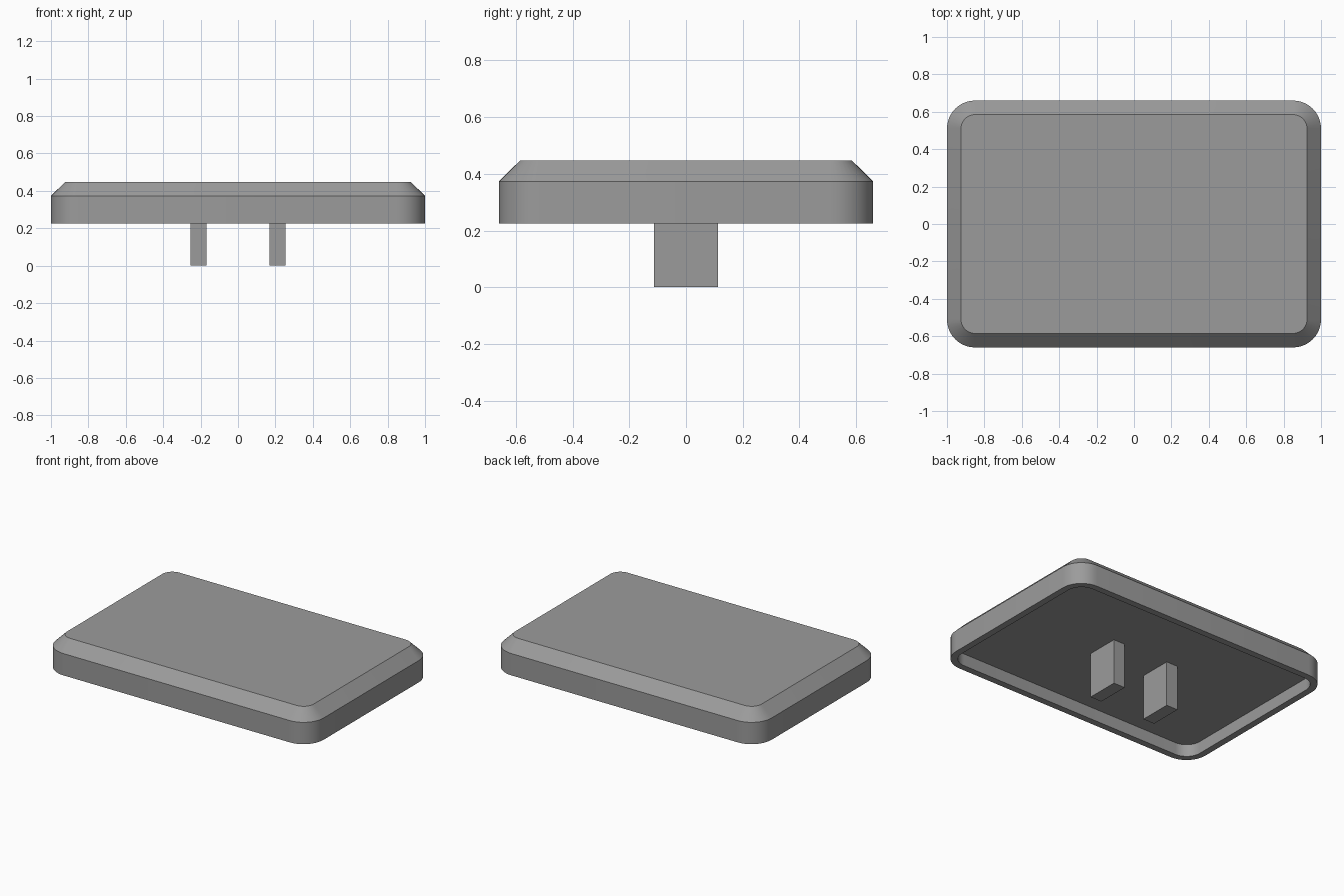
import bpy, bmesh, math

if "Cube" in bpy.data.objects:
    bpy.data.objects.remove(bpy.data.objects["Cube"])

grey = bpy.data.materials.new("plain grey")
grey.diffuse_color = (0.33, 0.33, 0.33, 1)
grey.use_nodes = True
grey.node_tree.nodes["Principled BSDF"].inputs["Base Color"].default_value = grey.diffuse_color

HX, HY, R = 1.0, 0.66, 0.15      # half sizes and corner radius of the cap
SEG = 10                         # segments per rounded corner


def rounded_ring(bm, inset, z):
    """Rounded rectangle of vertices, moved inward by inset."""
    ring = []
    r = R - inset
    for k, (sx, sy) in enumerate([(1, 1), (-1, 1), (-1, -1), (1, -1)]):
        for i in range(SEG + 1):
            a = math.radians(90) * (k + i / SEG)
            ring.append(bm.verts.new((sx * (HX - R) + r * math.cos(a),
                                      sy * (HY - R) + r * math.sin(a), z)))
    return ring


def finish(bm, name):
    bmesh.ops.recalc_face_normals(bm, faces=bm.faces)
    mesh = bpy.data.meshes.new(name)
    bm.to_mesh(mesh)
    bm.free()
    mesh.materials.append(grey)
    obj = bpy.data.objects.new(name, mesh)
    bpy.context.collection.objects.link(obj)
    return obj


# Hollow cap: ceiling, inner wall, rim, outer wall, chamfer, top
bm = bmesh.new()
profile = [(0.045, 0.308), (0.045, 0.225), (0, 0.225), (0, 0.373), (0.075, 0.447)]
rings = [rounded_ring(bm, inset, z) for inset, z in profile]
for lower, upper in zip(rings, rings[1:]):
    n = len(lower)
    for i in range(n):
        j = (i + 1) % n
        bm.faces.new((lower[i], lower[j], upper[j], upper[i]))
bm.faces.new(rings[0])
bm.faces.new(rings[-1])
cap = finish(bm, "cap")
bpy.context.view_layer.objects.active = cap
cap.select_set(True)
bpy.ops.object.shade_smooth_by_angle(angle=math.radians(25))

# Two mounting prongs reaching down from the ceiling
for side, name in ((-1, "left_prong"), (1, "right_prong")):
    bm = bmesh.new()
    bmesh.ops.create_cube(bm, size=1)
    for v in bm.verts:
        v.co = (side * 0.212 + v.co.x * 0.086, v.co.y * 0.224, (v.co.z + 0.5) * 0.308)
    finish(bm, name)
